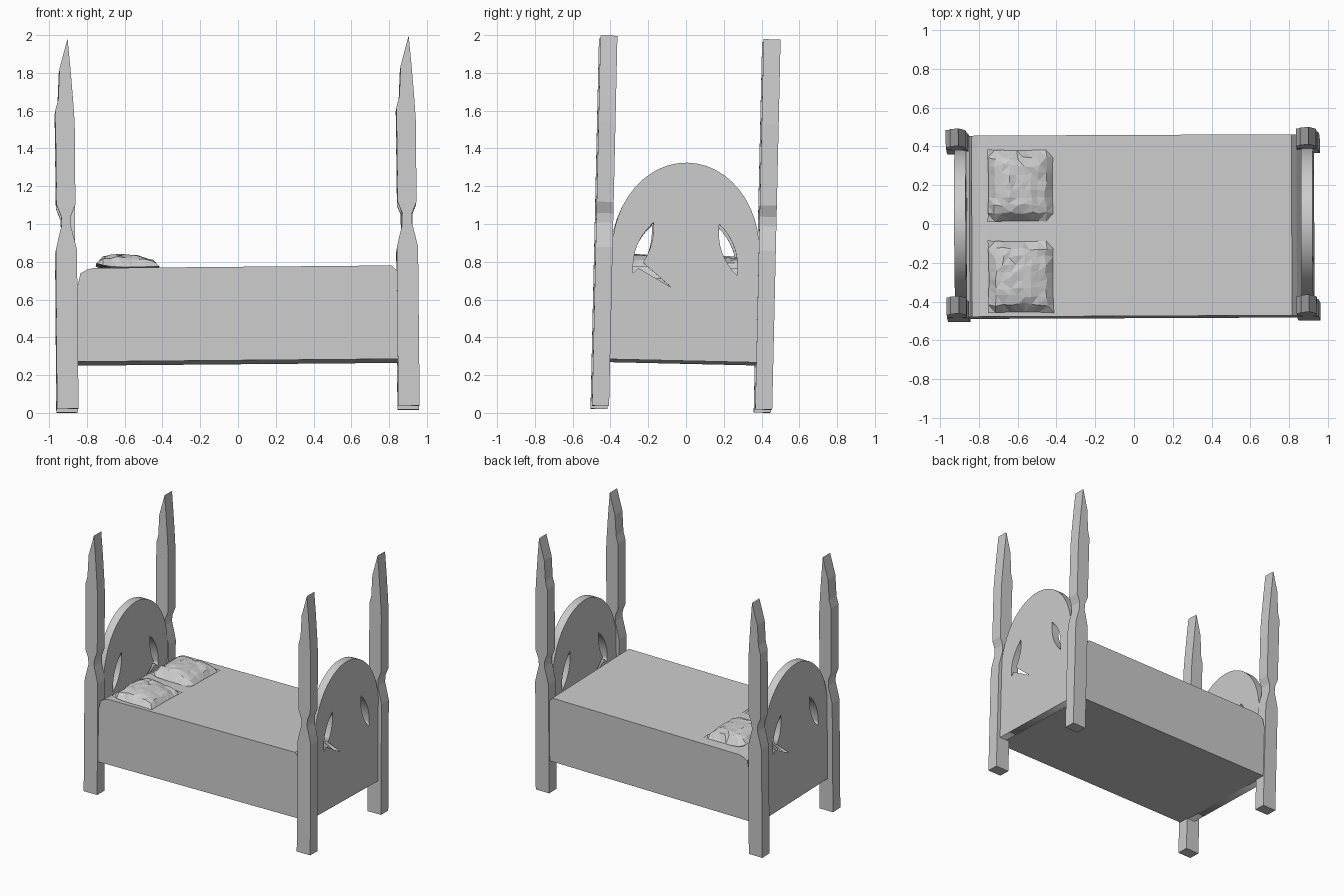
import bpy, bmesh, math, random
from mathutils import Matrix, Vector

random.seed(4)
cube = bpy.data.objects.get("Cube")
if cube:
    bpy.data.objects.remove(cube, do_unlink=True)

# The whole bed leans very slightly
LEAN = (Matrix.Translation((0, -0.025, 0)) @ Matrix.Rotation(math.radians(0.25), 4, 'Z')
        @ Matrix.Rotation(math.radians(-0.5), 4, 'Y') @ Matrix.Rotation(math.radians(-1.3), 4, 'X'))

grey = bpy.data.materials.new("pale_grey")
grey.use_nodes = True
colour = (0.6, 0.6, 0.6, 1)
grey.diffuse_color = colour
grey.node_tree.nodes["Principled BSDF"].inputs["Base Color"].default_value = colour


def add_object(name, bm):
    bmesh.ops.recalc_face_normals(bm, faces=bm.faces)
    mesh = bpy.data.meshes.new(name)
    bm.to_mesh(mesh)
    bm.free()
    mesh.materials.append(grey)
    obj = bpy.data.objects.new(name, mesh)
    bpy.context.collection.objects.link(obj)
    obj.matrix_world = LEAN
    return obj


def prism(name, profile, half_depth, centre=(0, 0)):
    """Extrude an x-z profile along y."""
    bm = bmesh.new()
    verts = [bm.verts.new((x + centre[0], centre[1] - half_depth, z)) for x, z in profile]
    face = bm.faces.new(verts)
    new = bmesh.ops.extrude_face_region(bm, geom=[face])["geom"]
    moved = [v for v in new if isinstance(v, bmesh.types.BMVert)]
    bmesh.ops.translate(bm, verts=moved, vec=(0, 2 * half_depth, 0))
    return add_object(name, bm)


# Bed posts: waisted profile ending in a chisel point
right_edge = [(0.057, 0.019), (0.056, 0.86), (0.042, 0.92), (0.024, 0.99), (0.026, 1.04),
              (0.05, 1.1), (0.05, 1.53), (0.042, 1.66), (0.03, 1.82)]
left_edge = [(-0.028, 1.82), (-0.036, 1.66), (-0.052, 1.6), (-0.05, 1.1), (-0.026, 1.04),
             (-0.024, 0.99), (-0.042, 0.92), (-0.056, 0.86), (-0.057, 0.019)]
post = right_edge + [(0.016, 1.98)] + left_edge
for end, x in (("head", -0.903), ("foot", 0.903)):
    for side, y in (("right", -0.432), ("left", 0.432)):
        # the head posts face front, so "right" is towards -y
        prism(f"{end}_post_{side}", post, 0.045, (x, y))

# Mattress with covers, its ends rounded down towards the boards
mattress = [(-0.865, 0.268), (0.87, 0.268), (0.87, 0.7), (0.845, 0.735), (0.82, 0.763),
            (-0.76, 0.763), (-0.795, 0.755), (-0.83, 0.735), (-0.842, 0.68), (-0.865, 0.66)]
prism("mattress", mattress, 0.467)


# Arched end boards with two leaf-shaped openings
def leaf(side, slit):
    lean = Vector((-side * 0.05, 0.135))
    across = Vector((lean.y, -lean.x)).normalized() * 0.035
    centre = Vector((side * 0.225, 0.86))
    n = 8
    points = []
    for direction in (1, -1):
        for i in range(n):
            t = direction * (1 - 2 * i / n)
            points.append(centre + lean * t + across * direction * (1 - t * t))
    if slit:
        # thin split running from the opening towards the middle
        start = min(range(len(points)), key=lambda i: (points[i] - Vector((side * 0.21, 0.78))).length)
        points.insert(start + 1, Vector((side * 0.072, 0.655)))
    return points


def end_board(name, x, turn):
    arch = [(-0.39, 0.268), (0.39, 0.268)]
    arch += [(0.39 * math.cos(a), 0.85 + 0.467 * math.sin(a))
             for a in (math.pi * i / 24 for i in range(25))]
    curve = bpy.data.curves.new(name, 'CURVE')
    curve.dimensions = '2D'
    curve.fill_mode = 'BOTH'
    curve.extrude = 0.03
    for loop in (arch, leaf(-1, True), leaf(1, False)):
        spline = curve.splines.new('POLY')
        spline.points.add(len(loop) - 1)
        for point, (u, v) in zip(spline.points, loop):
            point.co = (u, v, 0, 1)
        spline.use_cyclic_u = True
    curve.materials.append(grey)
    obj = bpy.data.objects.new(name, curve)
    bpy.context.collection.objects.link(obj)
    stand = Matrix(((0, 0, 1, 0), (1, 0, 0, 0), (0, 1, 0, 0), (0, 0, 0, 1)))
    obj.matrix_world = LEAN @ Matrix.Translation((x, 0, 0)) @ Matrix.Rotation(turn, 4, 'Z') @ stand
    bpy.ops.object.select_all(action='DESELECT')
    obj.select_set(True)
    bpy.context.view_layer.objects.active = obj
    bpy.ops.object.convert(target='MESH')


end_board("headboard", -0.886, math.pi)
end_board("footboard", 0.902, 0)


# Pillows: two rumpled, faceted sheets joined at the rim
def pillow(name, y):
    bm = bmesh.new()
    for top in (True, False):
        sheet = bmesh.ops.create_grid(bm, x_segments=9, y_segments=9, size=1)["verts"]
        for v in sheet:
            u, w = v.co.x, v.co.y
            rim = 0.768 + 0.022 * max(0, -u) ** 3
            bulge = max(0, (1 - abs(u) ** 2.5) * (1 - abs(w) ** 4)) ** 0.6
            z = rim + bulge * (0.066 - 0.012 * u) if top else rim - 0.01 * bulge
            if top and bulge > 0:
                z += random.uniform(-0.006, 0.006)
                u += random.uniform(-0.05, 0.05)
                w += random.uniform(-0.05, 0.05)
            pinch = 1 - 0.03 * (1 - min(u * u, w * w))
            v.co = (-0.578 + 0.17 * u * pinch, y + 0.187 * w * pinch, z)
    bmesh.ops.remove_doubles(bm, verts=bm.verts, dist=0.0005)
    bmesh.ops.triangulate(bm, faces=bm.faces)
    add_object(name, bm)


pillow("pillow_left", 0.208)
pillow("pillow_right", -0.262)
